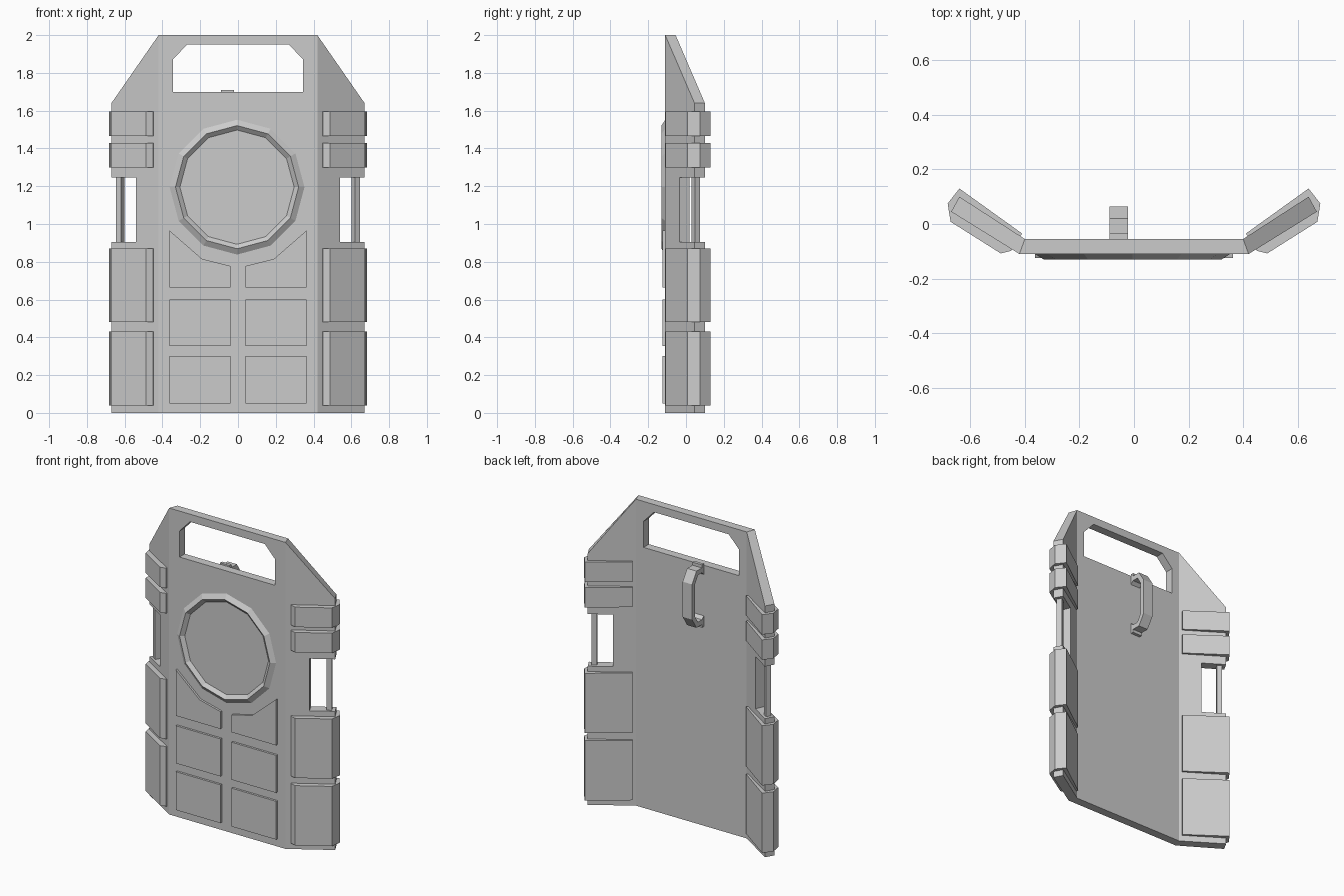
import bpy, bmesh, math
from mathutils import Vector

cube = bpy.data.objects.get("Cube")
if cube:
    bpy.data.objects.remove(cube, do_unlink=True)

grey = bpy.data.materials.new("plain grey")
grey.diffuse_color = (0.6, 0.6, 0.6, 1)
grey.use_nodes = True
grey.node_tree.nodes["Principled BSDF"].inputs["Base Color"].default_value = (0.6, 0.6, 0.6, 1)

FRONT, BACK = -0.11, -0.055


def finish(name, bm, mirror=False):
    bmesh.ops.remove_doubles(bm, verts=bm.verts, dist=0.0001)
    bmesh.ops.recalc_face_normals(bm, faces=bm.faces)
    mesh = bpy.data.meshes.new(name)
    bm.to_mesh(mesh)
    bm.free()
    mesh.materials.append(grey)
    obj = bpy.data.objects.new(name, mesh)
    bpy.context.collection.objects.link(obj)
    if mirror:
        mod = obj.modifiers.new("mirror", 'MIRROR')
        mod.use_clip = True
    return obj


def add_solid(bm, outline, near, far, seams=()):
    """Bridge an outline mapped by near and far, leaving sides on a seam open."""
    a = [bm.verts.new(near(p, q)) for p, q in outline]
    b = [bm.verts.new(far(p, q)) for p, q in outline]
    bm.faces.new(a)
    bm.faces.new(b[::-1])
    for i, (p, _) in enumerate(outline):
        j = (i + 1) % len(outline)
        if p in seams and outline[j][0] == p:
            continue
        bm.faces.new((a[i], b[i], b[j], a[j]))


def prism_z(name, outline, lo, hi):
    bm = bmesh.new()
    add_solid(bm, outline, lambda x, y: (x, y, lo), lambda x, y: (x, y, hi))
    return finish(name, bm, True)


# Shield body: half of the centre panel plus one angled wing, mirrored
bm = bmesh.new()
centre = [(0, 0), (0.42, 0), (0.42, 2), (0, 2), (0, 1.95), (0.27, 1.95),
          (0.345, 1.87), (0.345, 1.7), (0, 1.7)]
add_solid(bm, centre, lambda x, z: (x, FRONT, z),
          lambda x, z: (0.4 if x == 0.42 else x, BACK, z), (0, 0.42))
wing = [(0, 0), (1, 0), (1, 0.905), (0.48, 0.905), (0.48, 1.245), (1, 1.245),
        (1, 1.64), (0, 2)]
add_solid(bm, wing, lambda u, z: (0.42 + 0.25 * u, FRONT + 0.155 * u, z),
          lambda u, z: (0.4 + 0.24 * u, BACK + 0.155 * u, z), (0,))
finish("shield_body", bm, True)

# Armour pads wrapped round the wings
pad = [(0.41, -0.035), (0.45, -0.098), (0.488, -0.108), (0.672, 0.008),
       (0.683, 0.075), (0.64, 0.13)]
for name, lo, hi in (("lower_pad", 0.04, 0.43), ("middle_pad", 0.48, 0.87),
                     ("upper_pad", 1.3, 1.43), ("top_pad", 1.465, 1.595)):
    prism_z(name, pad, lo, hi)

# Grip bars across the wing notches
turn = math.atan2(0.155, 0.25)
bar = [(0.624 + 0.023 * math.cos(turn + math.pi * (k + 0.5) / 2),
        0.052 + 0.023 * math.sin(turn + math.pi * (k + 0.5) / 2)) for k in range(4)]
prism_z("grip_bar", bar, 0.9, 1.25)

# Raised front tiles
tiles = {"lower_tile": [(0.04, 0.05), (0.362, 0.05), (0.362, 0.3), (0.04, 0.3)],
         "middle_tile": [(0.04, 0.355), (0.362, 0.355), (0.362, 0.6), (0.04, 0.6)],
         "upper_tile": [(0.04, 0.665), (0.362, 0.665), (0.362, 0.965),
                        (0.19, 0.815), (0.04, 0.778)]}
for name, outline in tiles.items():
    bm = bmesh.new()
    add_solid(bm, outline, lambda x, z: (x, -0.124, z), lambda x, z: (x, FRONT + 0.005, z))
    finish(name, bm, True)

# Twelve-sided ridged ring
bm = bmesh.new()
SIDES = 12
loops = []
for radius, y in ((0.36, FRONT + 0.002), (0.326, -0.13), (0.3, FRONT + 0.002)):
    loops.append([bm.verts.new((-0.005 + radius * math.sin(math.tau * k / SIDES), y,
                                1.195 + radius * math.cos(math.tau * k / SIDES)))
                  for k in range(SIDES)])
for r in range(3):
    inner, outer = loops[r], loops[(r + 1) % 3]
    for k in range(SIDES):
        n = (k + 1) % SIDES
        bm.faces.new((inner[k], inner[n], outer[n], outer[k]))
finish("front_ring", bm)

# Rear handle: a bent strap with two feet
upper = [(BACK, 1.71), (-0.035, 1.71), (-0.035, 1.69), (0.02, 1.69), (0.065, 1.62)]
inside = [(0.035, 1.61), (0.006, 1.658), (-0.035, 1.658), (BACK, 1.64)]
MID = 1.505


def flip(points):
    return [(y, 2 * MID - z) for y, z in reversed(points)]


strap = upper + flip(upper) + flip(inside) + inside
bm = bmesh.new()
add_solid(bm, strap, lambda y, z: (-0.09, y, z), lambda y, z: (-0.022, y, z))
finish("rear_handle", bm)
